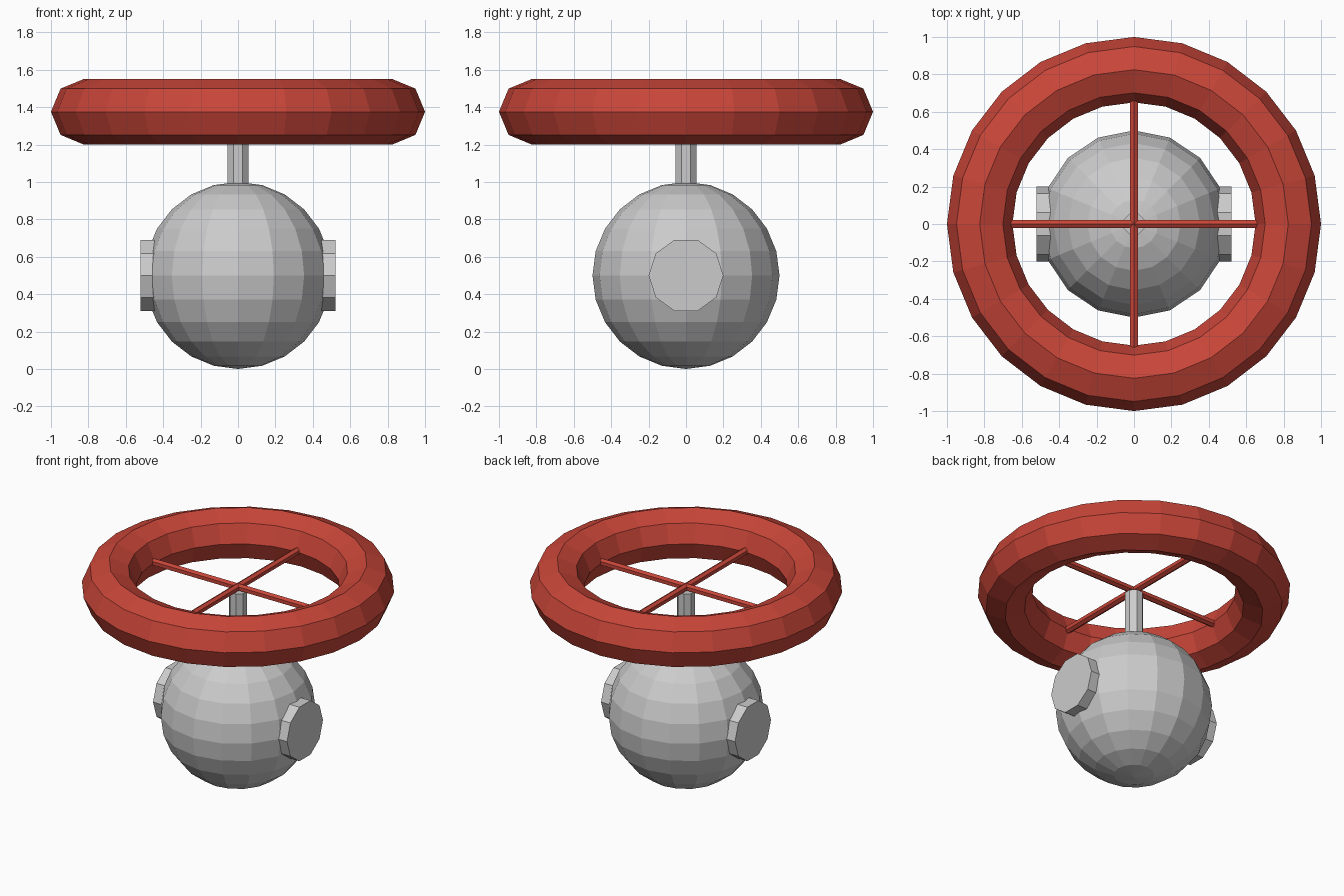
import bpy
from math import pi

if "Cube" in bpy.data.objects:
    bpy.data.objects.remove(bpy.data.objects["Cube"])

WHEEL_Z = 1.375

red = bpy.data.materials.new("red_paint")
red.diffuse_color = (0.58, 0.06, 0.04, 1)
red.use_nodes = True
red.node_tree.nodes["Principled BSDF"].inputs["Base Color"].default_value = red.diffuse_color


def finish(name, material=None):
    obj = bpy.context.object
    obj.name = name
    if material:
        obj.data.materials.append(material)
    return obj


def rod(name, sides, radius, length, location, rotation, material=None):
    bpy.ops.mesh.primitive_cylinder_add(vertices=sides, radius=radius, depth=length,
                                        location=location, rotation=rotation)
    return finish(name, material)


# Round valve body
bpy.ops.mesh.primitive_uv_sphere_add(segments=16, ring_count=12, radius=0.5, location=(0, 0, 0.5))
finish("valve_body")

# Ten-sided pipe ends on both sides, flats at top and bottom
for side, name in ((-1, "left_pipe_end"), (1, "right_pipe_end")):
    rod(name, 10, 0.2, 0.17, (side * 0.437, 0, 0.5), (0, pi / 2, 0))

# Octagonal stem with flats facing the axes
rod("stem", 8, 0.06, 0.40, (0, 0, 1.15), (0, 0, pi / 8))

# Handwheel rim
bpy.ops.mesh.primitive_torus_add(major_segments=24, minor_segments=8, major_radius=0.825,
                                 minor_radius=0.175, location=(0, 0, WHEEL_Z))
finish("wheel_rim", red)

# Crossed spokes, hexagonal with a ridge on top
rod("spoke_front_back", 6, 0.025, 1.36, (0, 0, WHEEL_Z), (pi / 2, 0, 0), red)
rod("spoke_left_right", 6, 0.025, 1.36, (0, 0, WHEEL_Z), (pi / 2, 0, pi / 2), red)
